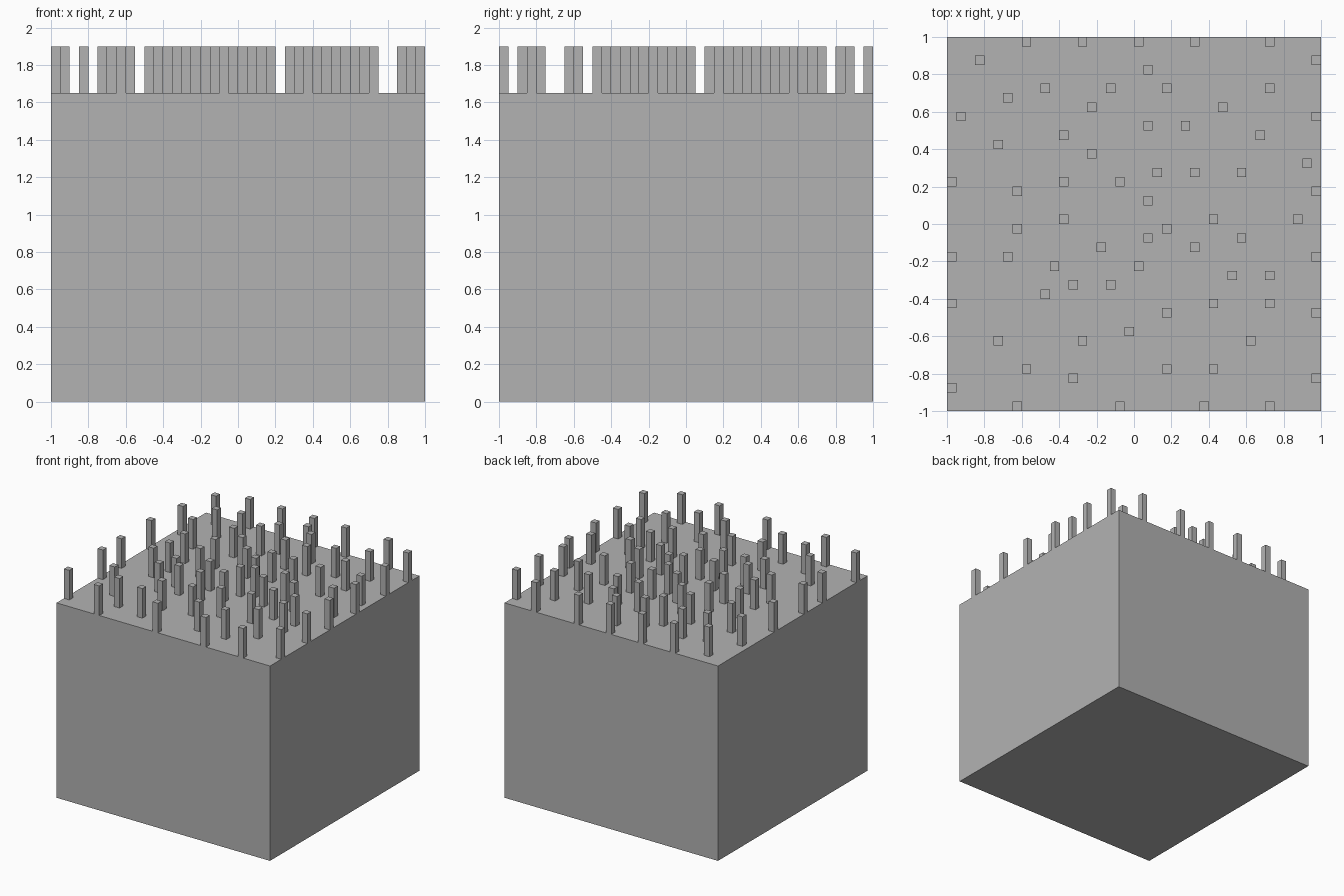
import bpy
import bmesh
from mathutils import Matrix, Vector

default_cube = bpy.data.objects.get("Cube")
if default_cube:
    bpy.data.objects.remove(default_cube, do_unlink=True)

CELL = 0.05          # grid cell, also the post width
BLOCK_TOP = 1.65
POST_TOP = 1.9

# Single plain grey colour
grey = bpy.data.materials.new("plain_grey")
grey.use_nodes = True
colour = (0.448, 0.448, 0.448, 1)
grey.diffuse_color = colour
grey.node_tree.nodes["Principled BSDF"].inputs["Base Color"].default_value = colour


def add_box(bm, low, high):
    """Add an axis-aligned box between two opposite corners."""
    low, high = Vector(low), Vector(high)
    matrix = Matrix.Translation((low + high) / 2) @ Matrix.Diagonal((*(high - low), 1))
    bmesh.ops.create_cube(bm, size=1, matrix=matrix)


def make_object(name, boxes):
    """Make one flat-shaded object from a list of boxes."""
    bm = bmesh.new()
    for low, high in boxes:
        add_box(bm, low, high)
    mesh = bpy.data.meshes.new(name)
    bm.to_mesh(mesh)
    bm.free()
    mesh.materials.append(grey)
    obj = bpy.data.objects.new(name, mesh)
    bpy.context.collection.objects.link(obj)
    return obj


def post_box(column, row):
    """Corners of the post standing on one grid cell."""
    x, y = column * CELL - 1, row * CELL - 1
    return (x, y, BLOCK_TOP), (x + CELL, y + CELL, POST_TOP)


# Large base block
make_object("base_block", [((-1, -1, 0), (1, 1, BLOCK_TOP))])

# Scattered posts: grid row (front to back) -> occupied columns (right to left side)
post_rows = {
    0: (7, 18, 27, 34),
    2: (0,),
    3: (13, 39),
    4: (8, 23, 28),
    7: (5, 14, 32),
    8: (19,),
    10: (23, 39),
    11: (0, 28, 34),
    12: (10,),
    13: (13, 17),
    14: (30, 34),
    15: (11, 20),
    16: (0, 6, 39),
    17: (16, 26),
    18: (21, 31),
    19: (7, 23),
    20: (12, 28, 37),
    22: (21,),
    23: (7, 39),
    24: (0, 12, 18),
    25: (22, 26, 31),
    26: (38,),
    27: (15,),
    28: (5,),
    29: (12, 33),
    30: (21, 25),
    31: (1, 39),
    32: (15, 29),
    33: (6,),
    34: (10, 17, 23, 34),
    36: (21,),
    37: (3, 39),
    39: (8, 14, 20, 26, 34),
}
make_object("posts", [post_box(column, row)
                      for row, columns in post_rows.items()
                      for column in columns])
